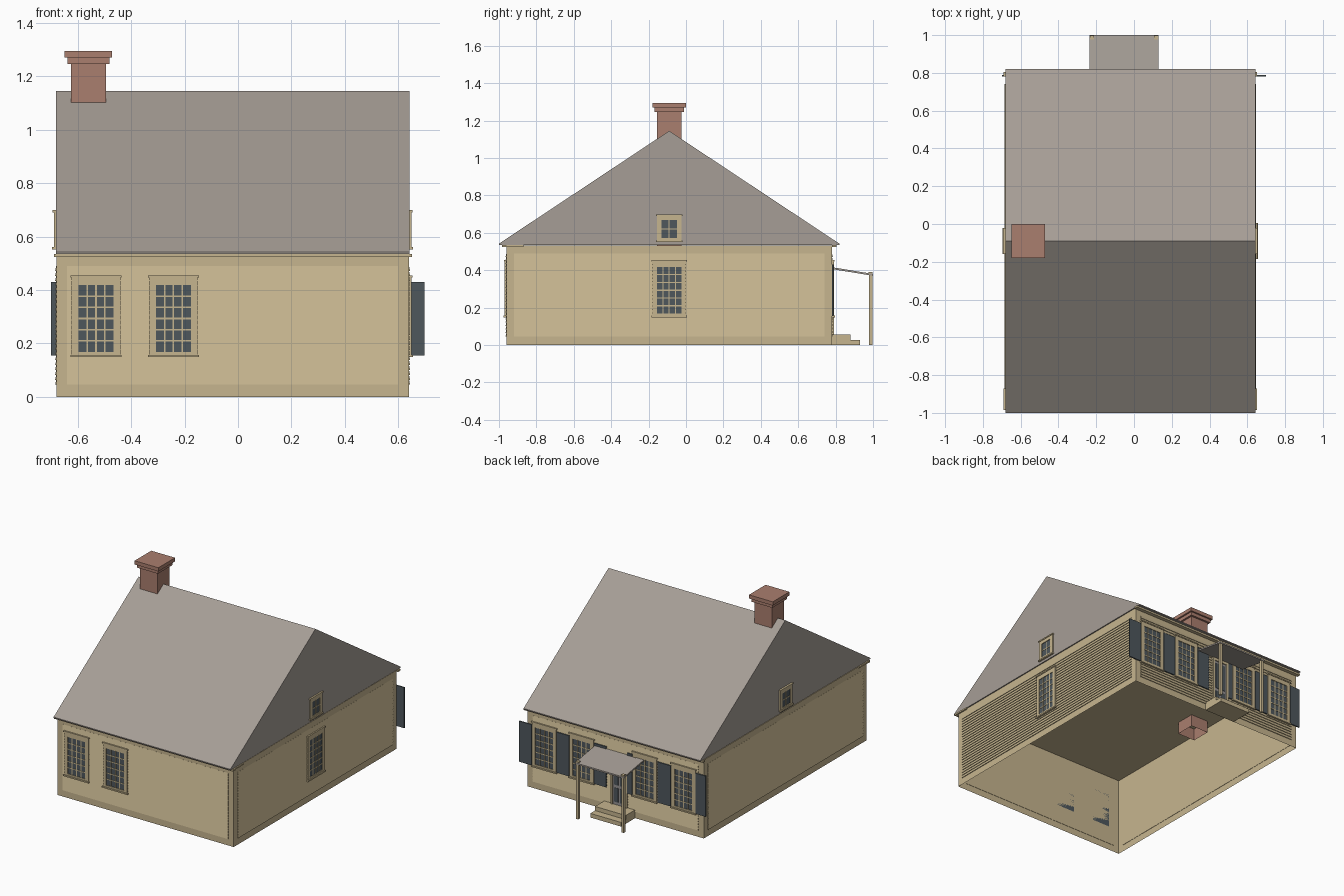
import bpy, bmesh
from mathutils import Matrix, Vector

if "Cube" in bpy.data.objects:
    bpy.data.objects.remove(bpy.data.objects["Cube"])


def material(name, rgb):
    linear = [((c / 255 + 0.055) / 1.055) ** 2.4 for c in rgb] + [1]
    m = bpy.data.materials.new(name)
    m.use_nodes = True
    m.diffuse_color = linear
    m.node_tree.nodes["Principled BSDF"].inputs["Base Color"].default_value = linear
    return m


TAN = material("tan_paint", (198, 181, 143))
ROOF = material("grey_shingle", (166, 158, 150))
BRICK = material("red_brick", (170, 126, 110))
SLATE = material("dark_slate", (78, 87, 92))
DOOR = material("pale_grey", (150, 146, 146))

# House extents
X0, X1, Y0, Y1 = -0.68, 0.64, -0.96, 0.78
EAVE, RIDGE, RIDGE_Y = 0.535, 1.145, -0.09


def frame(origin, along, out):
    """Wall frame: local x runs along the wall, y outward, z up."""
    m = Matrix((along, out, (0, 0, 1))).transposed().to_4x4()
    m.translation = Vector(origin)
    return m


WORLD = Matrix.Identity(4)
FRONT = frame((0, Y0, 0), (1, 0, 0), (0, -1, 0))
BACK = frame((0, Y1, 0), (1, 0, 0), (0, 1, 0))
EAST = frame((X1, 0, 0), (0, 1, 0), (1, 0, 0))
WEST = frame((X0, 0, 0), (0, 1, 0), (-1, 0, 0))


def box(bm, x0, x1, y0, y1, z0, z1):
    verts = bmesh.ops.create_cube(bm, size=1)["verts"]
    size = Matrix.Diagonal((x1 - x0, y1 - y0, z1 - z0, 1))
    mid = Matrix.Translation(((x0 + x1) / 2, (y0 + y1) / 2, (z0 + z1) / 2))
    bmesh.ops.transform(bm, matrix=mid @ size, verts=verts)
    return verts


def prism(bm, profile, x0, x1):
    """Extrude a (y, z) outline along x."""
    face = bm.faces.new([bm.verts.new((x0, y, z)) for y, z in profile])
    new = bmesh.ops.extrude_face_region(bm, geom=[face])["geom"]
    moved = [g for g in new if isinstance(g, bmesh.types.BMVert)]
    bmesh.ops.translate(bm, vec=(x1 - x0, 0, 0), verts=moved)


def finish(bm, name, mat, place=WORLD):
    bmesh.ops.transform(bm, matrix=place, verts=bm.verts)
    bmesh.ops.recalc_face_normals(bm, faces=bm.faces)
    mesh = bpy.data.meshes.new(name)
    bm.to_mesh(mesh)
    bm.free()
    mesh.materials.append(mat)
    obj = bpy.data.objects.new(name, mesh)
    bpy.context.collection.objects.link(obj)
    return obj


def boxes(name, mat, place, *extents):
    bm = bmesh.new()
    for e in extents:
        box(bm, *e)
    return finish(bm, name, mat, place)


def drop_bottom(obj):
    bm = bmesh.new()
    bm.from_mesh(obj.data)
    low = min(bm.faces, key=lambda f: f.calc_center_median().z)
    bmesh.ops.delete(bm, geom=[low], context="FACES")
    bm.to_mesh(obj.data)
    bm.free()


# Wall shell, open underneath
drop_bottom(boxes("walls", TAN, WORLD, (X0, X1, Y0, Y1, 0, EAVE - 0.004)))

# Clapboard siding, inset from the corner boards
BOARDS, LOW, HIGH = 24, 0.045, 0.49
step = (HIGH - LOW) / BOARDS
for side, place, a, b in (("front", FRONT, X0, X1), ("back", BACK, X0, X1),
                          ("east", EAST, Y0, Y1), ("west", WEST, Y0, Y1)):
    bm = bmesh.new()
    for i in range(BOARDS):
        z = LOW + i * step
        prism(bm, [(-0.002, z), (0.005, z), (0.0005, z + step), (-0.002, z + step)],
              a + 0.04, b - 0.04)
    finish(bm, side + "_siding", TAN, place)

# Gable roof
bm = bmesh.new()
prism(bm, [(-1, EAVE), (-1, EAVE + 0.007), (RIDGE_Y, RIDGE), (0.82, EAVE + 0.007),
           (0.82, EAVE)], X0 - 0.001, X1 + 0.003)
finish(bm, "roof", ROOF)

# Eave boards with short returns onto the gable ends
boxes("eave_trim", TAN, WORLD,
      (X0 - 0.01, X1 + 0.012, -0.985, Y0, 0.523, EAVE),
      (X0 - 0.01, X1 + 0.012, Y1, 0.805, 0.523, EAVE),
      (X0 - 0.01, X0, Y0, -0.87, 0.525, EAVE),
      (X1, X1 + 0.01, Y0, -0.87, 0.525, EAVE))

# Chimney: open flue shaft and stepped cap
cx = -0.56
drop_bottom(boxes("chimney_shaft", BRICK, WORLD,
                  (cx - 0.065, cx + 0.065, RIDGE_Y - 0.065, RIDGE_Y + 0.065, 0.45, 1.25)))
for name, r, z0, z1 in (("chimney_band", 0.078, 1.247, 1.27), ("chimney_cap", 0.089, 1.27, 1.295)):
    boxes(name, BRICK, WORLD, (cx - r, cx + r, RIDGE_Y - r, RIDGE_Y + r, z0, z1))


def window(name, place, mid, w, z0, z1, cols, rows, side=0.025, foot=0.016, head=0.035):
    """Casing with sill and cap, one glass plate and a grid of glazing bars."""
    a, b = mid - w / 2, mid + w / 2
    ga, gb, gz0, gz1 = a + side, b - side, z0 + foot, z1 - head
    boxes(name + "_casing", TAN, place,
          (a, ga, -0.002, 0.01, z0, z1), (gb, b, -0.002, 0.01, z0, z1),
          (ga, gb, -0.002, 0.01, z0, gz0), (ga, gb, -0.002, 0.01, gz1, z1),
          (a - 0.004, b + 0.004, -0.002, 0.016, z0 - 0.004, z0 + 0.005),
          (a - 0.004, b + 0.004, -0.002, 0.014, z1 - 0.007, z1 + 0.001))
    boxes(name + "_glass", SLATE, place, (ga, gb, -0.002, 0.0055, gz0, gz1))
    t = 0.003
    bars = [(x - t, x + t, 0, 0.008, gz0, gz1)
            for x in (ga + (gb - ga) * i / cols for i in range(1, cols))]
    bars += [(ga, gb, 0, 0.0078, z - t, z + t)
             for z in (gz0 + (gz1 - gz0) * i / rows for i in range(1, rows))]
    boxes(name + "_bars", TAN, place, *bars)


BIG = dict(w=0.182, z0=0.152, z1=0.453, cols=4, rows=6)
for i, x in enumerate((-0.532, -0.242)):
    window(f"front_window_{i + 1}", FRONT, x, **BIG)
for i, x in enumerate((-0.532, -0.242, 0.23, 0.51)):
    window(f"back_window_{i + 1}", BACK, x, **BIG)
window("east_window", EAST, RIDGE_Y, **BIG)
for side, place in (("east", EAST), ("west", WEST)):
    window(side + "_attic_window", place, RIDGE_Y, 0.132, 0.555, 0.698, 2, 2, head=0.03)

# Shutters beside the back windows
for i, (a, b) in enumerate(((-0.7, -0.625), (-0.436, -0.338), (-0.148, -0.112),
                            (0.045, 0.137), (0.323, 0.417), (0.603, 0.698))):
    boxes(f"shutter_{i + 1}", SLATE, BACK, (a, b, 0.001, 0.009, 0.155, 0.43))

# Back door with casing and two tall glazed panels
dx = -0.05
boxes("door_casing", TAN, BACK,
      (dx - 0.062, dx - 0.048, 0, 0.012, 0.05, 0.4), (dx + 0.048, dx + 0.062, 0, 0.012, 0.05, 0.4),
      (dx - 0.062, dx + 0.062, 0, 0.012, 0.385, 0.41))
boxes("door", DOOR, BACK, (dx - 0.048, dx + 0.048, 0, 0.006, 0.055, 0.385))
boxes("door_panels", SLATE, BACK, *[
    (dx + s - 0.016, dx + s + 0.016, 0.004, 0.008, z0, z1)
    for s in (-0.022, 0.022) for z0, z1 in ((0.075, 0.17), (0.19, 0.37))])

# Porch: sloping roof, two posts and two steps
bm = bmesh.new()
prism(bm, [(Y1, 0.406), (1, 0.37), (1, 0.38), (Y1, 0.416)], -0.235, 0.131)
finish(bm, "porch_roof", ROOF)
for name, x in (("porch_post_left", 0.118), ("porch_post_right", -0.222)):
    boxes(name, TAN, WORLD, (x - 0.009, x + 0.009, 0.978, 0.996, 0, 0.374),
          (x - 0.011, x + 0.011, 0.976, 0.998, 0.376, 0.39))
boxes("porch_steps", TAN, WORLD,
      (dx - 0.115, dx + 0.115, Y1, 0.88, 0, 0.056),
      (dx - 0.115, dx + 0.115, 0.88, 0.93, 0, 0.028))
